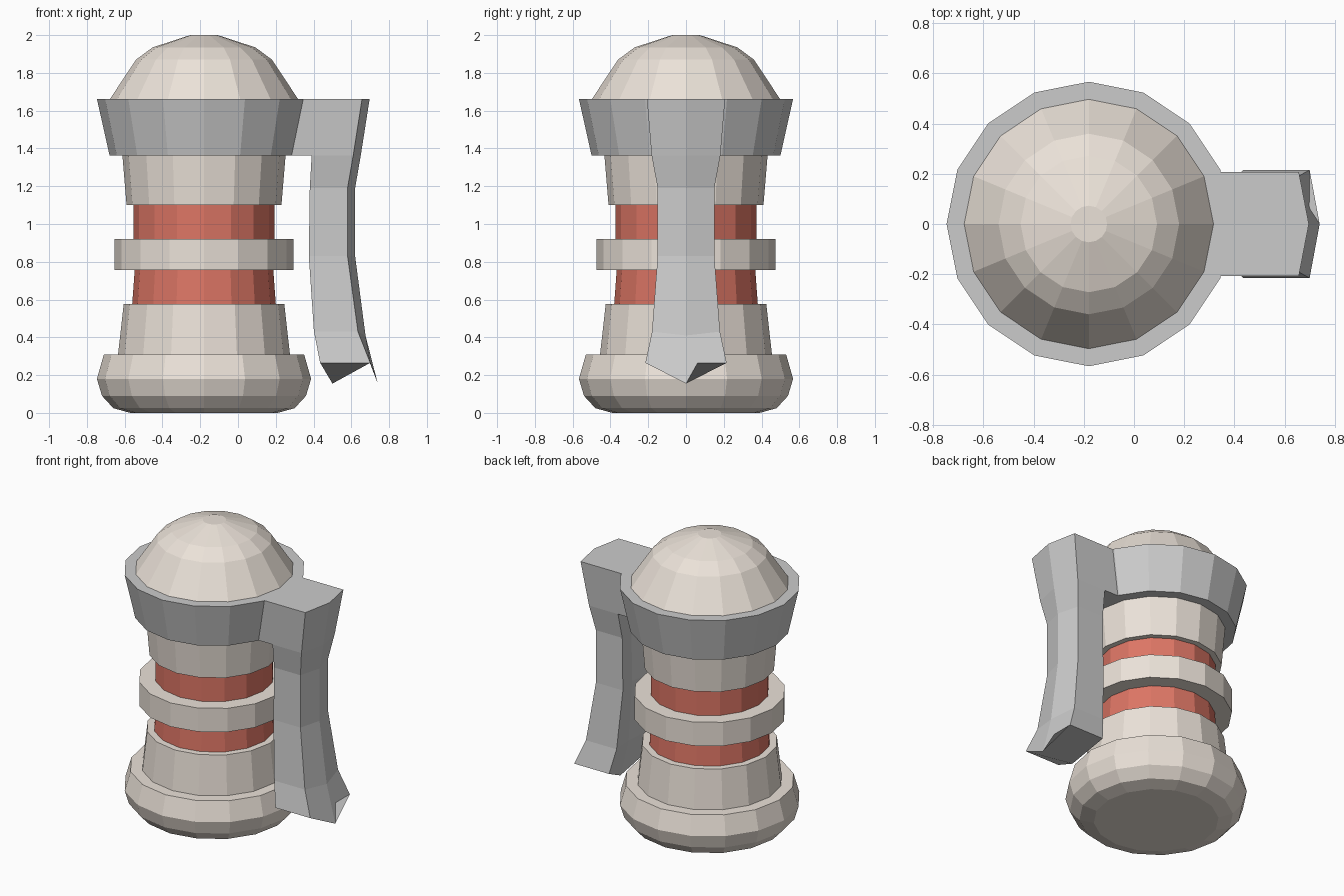
import bpy
import math

if "Cube" in bpy.data.objects:
    bpy.data.objects.remove(bpy.data.objects["Cube"])

SIDES = 16
AXIS_X = -0.18


def material(name, color):
    m = bpy.data.materials.new(name)
    m.diffuse_color = (*color, 1)
    m.use_nodes = True
    m.node_tree.nodes["Principled BSDF"].inputs["Base Color"].default_value = m.diffuse_color
    return m


def add_mesh(name, verts, faces, mat=None):
    mesh = bpy.data.meshes.new(name)
    mesh.from_pydata(verts, [], faces)
    mesh.update()
    obj = bpy.data.objects.new(name, mesh)
    bpy.context.collection.objects.link(obj)
    if mat:
        mesh.materials.append(mat)
    return obj


def skin(name, rings, mat=None):
    """Join equal-sized counter-clockwise rings, bottom to top, and cap the ends."""
    n = len(rings[0])
    verts = [p for ring in rings for p in ring]
    faces = [(k * n + i, k * n + (i + 1) % n, (k + 1) * n + (i + 1) % n, (k + 1) * n + i)
             for k in range(len(rings) - 1) for i in range(n)]
    faces.append(tuple(reversed(range(n))))
    faces.append(tuple(range(len(verts) - n, len(verts))))
    return add_mesh(name, verts, faces, mat)


def lathe(name, profile, mat=None):
    """Faceted turned part from (radius, height) points."""
    angles = [2 * math.pi * i / SIDES for i in range(SIDES)]
    return skin(name, [[(AXIS_X + r * math.cos(a), r * math.sin(a), z) for a in angles]
                       for r, z in profile], mat)


cream = material("cream", (0.83, 0.76, 0.69))
red = material("red", (0.72, 0.18, 0.13))

# Turned body
lathe("foot", [(0.39, 0), (0.48, 0.025), (0.54, 0.09), (0.567, 0.18), (0.53, 0.31)], cream)
lathe("lower_body", [(0.46, 0.25), (0.455, 0.31), (0.425, 0.577)], cream)
lathe("red_core", [(0.385, 0.5), (0.38, 0.577), (0.367, 0.755), (0.372, 0.92), (0.372, 1.15)], red)
lathe("middle_band", [(0.474, 0.757), (0.474, 0.92)], cream)
lathe("upper_body", [(0.41, 1.10), (0.435, 1.40)], cream)
lathe("rim", [(0.5, 1.363), (0.567, 1.663)])
lathe("dome_lid", [(0.48, 1.62), (0.497, 1.663), (0.36, 1.87), (0.272, 1.935), (0.073, 2.0)], cream)

# Handle grip: chevron sections (inner x, outer x, half width, edge z, ridge z)
sections = [(0.435, 0.70, 0.215, 0.265, 0.155),
            (0.402, 0.635, 0.18, 0.43, 0.41),
            (0.375, 0.58, 0.15, 0.83, 0.83),
            (0.38, 0.58, 0.15, 1.19, 1.19),
            (0.39, 0.61, 0.182, 1.363, 1.363),
            (0.39, 0.657, 0.207, 1.663, 1.663)]
grip = []
for xi, xo, w, ze, zr in sections:
    bow = 0.065 if zr < 0.2 else 0.035
    grip.append([(xi, -w, ze), (xo, -w, ze), (xo + 0.04, 0, zr),
                 (xo, w, ze), (xi, w, ze), (xi + bow, 0, zr)])
skin("handle_grip", grip)

# Arm joining the grip to the rim
skin("handle_arm", [[(x0, -w, z), (0.44, -w, z), (0.44, w, z), (x0, w, z)]
                    for x0, w, z in ((0.27, 0.182, 1.363), (0.31, 0.207, 1.663))])
